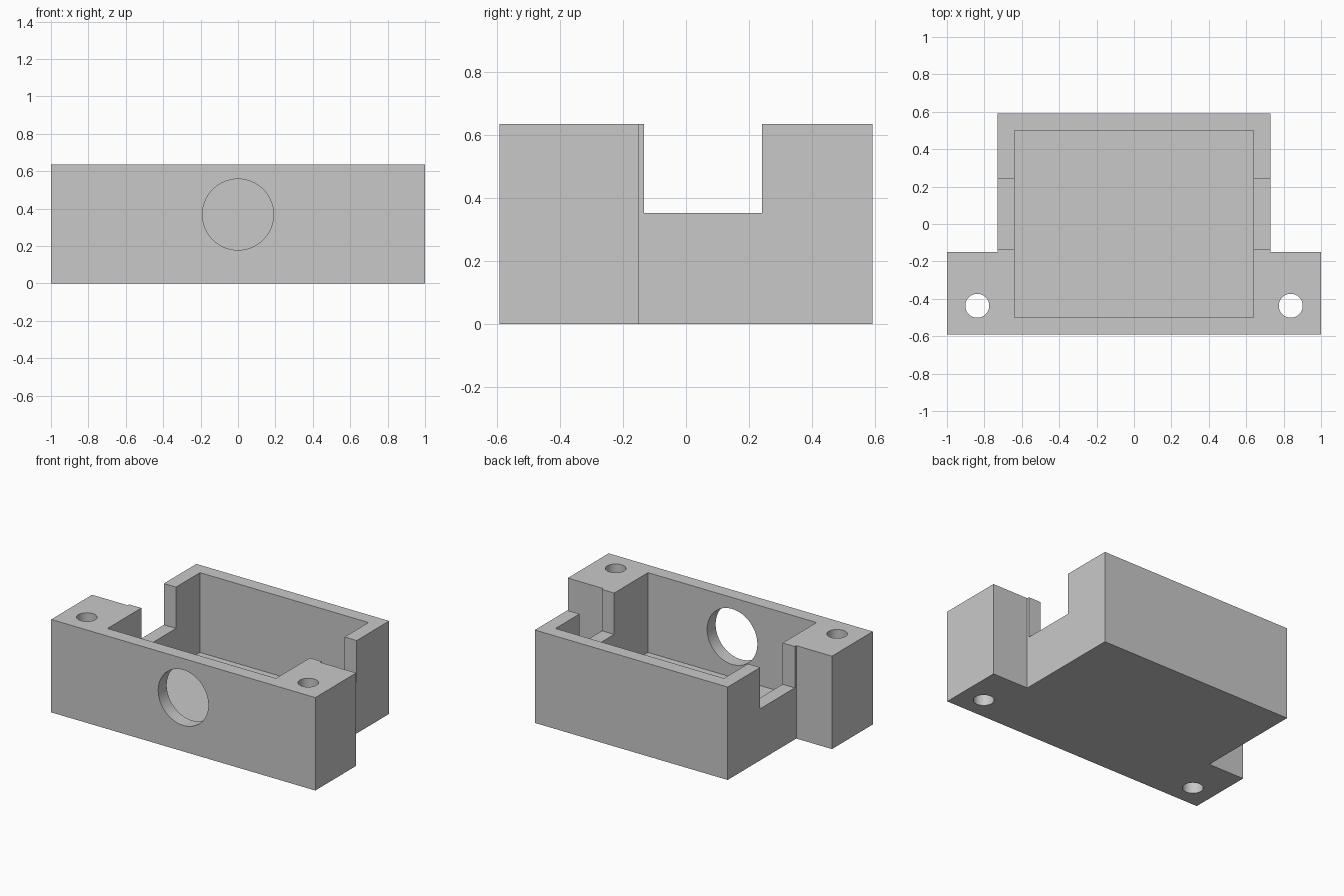
import bpy, bmesh, math
from mathutils import Matrix

if "Cube" in bpy.data.objects:
    bpy.data.objects.remove(bpy.data.objects["Cube"])

H = 0.636          # total height
FLOOR = 0.09       # cavity floor height

grey = bpy.data.materials.new("light grey plastic")
grey.diffuse_color = (0.583, 0.583, 0.583, 1)
grey.use_nodes = True
grey.node_tree.nodes["Principled BSDF"].inputs["Base Color"].default_value = grey.diffuse_color


def make_object(name, bm):
    bmesh.ops.recalc_face_normals(bm, faces=bm.faces)
    me = bpy.data.meshes.new(name)
    bm.to_mesh(me)
    bm.free()
    ob = bpy.data.objects.new(name, me)
    bpy.context.collection.objects.link(ob)
    me.materials.append(grey)
    return ob


def box(name, x0, x1, y0, y1, z0, z1):
    bm = bmesh.new()
    size = Matrix.Diagonal((x1 - x0, y1 - y0, z1 - z0, 1))
    move = Matrix.Translation(((x0 + x1) / 2, (y0 + y1) / 2, (z0 + z1) / 2))
    bmesh.ops.create_cube(bm, size=1, matrix=move @ size)
    return make_object(name, bm)


def cylinder(name, radius, depth, centre, rot_x=0):
    bm = bmesh.new()
    bmesh.ops.create_cone(bm, cap_ends=True, segments=64, radius1=radius, radius2=radius, depth=depth,
                          matrix=Matrix.Translation(centre) @ Matrix.Rotation(rot_x, 4, 'X'))
    return make_object(name, bm)


# Solid T-shaped body: wide mounting flange at the front, narrower box behind
right = [(1, -0.592), (1, -0.15), (0.73, -0.15), (0.73, 0.592)]
outline = right + [(-x, y) for x, y in reversed(right)]
bm = bmesh.new()
base = bm.faces.new([bm.verts.new((x, y, 0)) for x, y in outline])
top = bmesh.ops.extrude_face_region(bm, geom=[base])["geom"]
bmesh.ops.translate(bm, vec=(0, 0, H), verts=[v for v in top if isinstance(v, bmesh.types.BMVert)])
body = make_object("housing", bm)

# Cutters: cavity, front opening, side notches and screw holes
cutters = [
    box("cavity_cutter", -0.638, 0.638, -0.5, 0.5, FLOOR, 1),
    cylinder("front_opening_cutter", 0.19, 0.4, (0, -0.6, 0.368), math.pi / 2),
]
for s in (-1, 1):
    xs = sorted((s * 0.6, s * 0.8))
    cutters.append(box("side_notch_cutter", *xs, -0.134, 0.241, 0.353, 1))
    cutters.append(cylinder("screw_hole_cutter", 0.064, 2, (s * 0.838, -0.437, 0.3)))

bpy.context.view_layer.objects.active = body
body.select_set(True)
for c in cutters:
    mod = body.modifiers.new("cut", 'BOOLEAN')
    mod.operation = 'DIFFERENCE'
    mod.solver = 'EXACT'
    mod.object = c
    bpy.ops.object.modifier_apply(modifier=mod.name)
    bpy.data.objects.remove(c)

# Round holes smooth, all edges crisp
bpy.ops.object.shade_smooth_by_angle(angle=math.radians(30))
